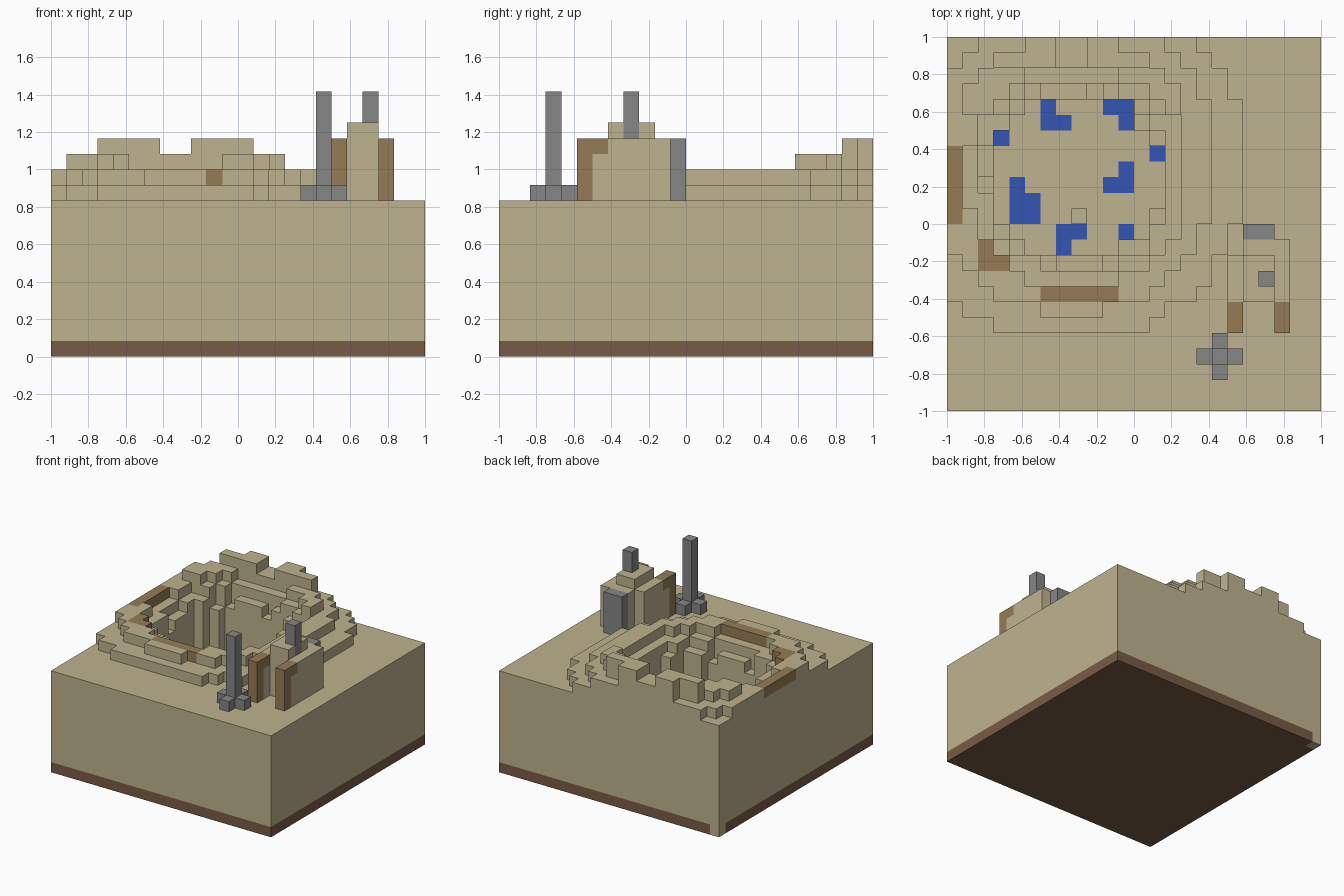
import bpy
import bmesh
import random
from math import hypot
from mathutils import Vector

random.seed(4)
CELLS = 24
UNIT = 2 / CELLS
GROUND = 10
PIT_FLOOR = 3

default_cube = bpy.data.objects.get("Cube")
if default_cube:
    bpy.data.objects.remove(default_cube, do_unlink=True)


def make_material(name, red, green, blue):
    mat = bpy.data.materials.new(name)
    mat.use_nodes = True
    colour = (red, green, blue, 1)
    mat.diffuse_color = colour
    mat.node_tree.nodes["Principled BSDF"].inputs["Base Color"].default_value = colour
    return mat


SAND = make_material("sand", .52, .45, .275)
WOOD = make_material("dry brown", .30, .20, .09)
SOIL = make_material("dark soil", .19, .105, .06)
STONE = make_material("grey stone", .24, .24, .24)
WATER = make_material("blue water", .033, .09, .45)


def grid_point(col, row, level):
    """Columns run from left to right, rows from back to front."""
    return Vector((col * UNIT - 1, 1 - row * UNIT, level * UNIT))


def finish(name, bm, materials):
    mesh = bpy.data.meshes.new(name)
    bmesh.ops.recalc_face_normals(bm, faces=bm.faces)
    bm.to_mesh(mesh)
    bm.free()
    for mat in materials:
        mesh.materials.append(mat)
    obj = bpy.data.objects.new(name, mesh)
    bpy.context.collection.objects.link(obj)
    return obj


def block(name, mat, cols, rows, levels):
    """A box spanning whole cells, given as (first, end) pairs."""
    low = grid_point(cols[0], rows[1], levels[0])
    high = grid_point(cols[1], rows[0], levels[1])
    bm = bmesh.new()
    bmesh.ops.create_cube(bm, size=1)
    bmesh.ops.scale(bm, vec=high - low, verts=bm.verts)
    bmesh.ops.translate(bm, vec=(low + high) / 2, verts=bm.verts)
    return finish(name, bm, [mat])


# Pools on the pit floor and brown patches on the rim, as (column, row)
pools = {(6, 4), (6, 5), (7, 5), (10, 4), (11, 4), (11, 5), (3, 6), (13, 7),
         (11, 8), (10, 9), (11, 9), (4, 9), (4, 10), (5, 10), (4, 11),
         (5, 11), (7, 12), (8, 12), (7, 13), (11, 12)}
patches = {(2, 13), (2, 14), (3, 14)}
patches |= {(0, row) for row in range(7, 12)}
patches |= {(col, 16) for col in range(6, 11)}


def terrain_height(col, row):
    """Stepped crater: outer slope, high crest at the back, deep flat pit."""
    if (col, row) in pools:
        return PIT_FLOOR
    if (col, row) in patches:
        return GROUND + 2
    if (col, row) == (8, 11):
        return PIT_FLOOR + 1
    outer = hypot(col + .5 - 7.9, row + .5 - 8.2)
    inner = hypot(col + .5 - 8.3, row + .5 - 9)
    at_back = row < 5
    if inner < 5.5 and (col, row) != (12, 5):
        return PIT_FLOOR
    if inner < 6.2:
        return GROUND + random.choice((-1, 0, 0, 1)) + at_back
    if inner < 7.2:
        return GROUND + 1 + at_back
    if at_back and outer < 8.25:
        on_peak = row < 2 and (3 <= col <= 6 or 9 <= col <= 12)
        return GROUND + (4 if on_peak else 3)
    if outer < 9.58:
        return GROUND + 2
    return GROUND + (1 if outer < 11.29 else 0)


heights = {(c, r): terrain_height(c, r) for c in range(CELLS) for r in range(CELLS)}


# Terrain: each cell gets a top, plus walls down to any lower neighbour
def build_terrain():
    bm = bmesh.new()

    def quad(corners, slot):
        face = bm.faces.new([bm.verts.new(grid_point(*p)) for p in corners])
        face.material_index = slot

    def wall(a, b, low, high, slot):
        if high > low:
            quad([(*a, low), (*b, low), (*b, high), (*a, high)], slot)

    for (c, r), top in heights.items():
        slot = 2 if (c, r) in pools else 1 if (c, r) in patches else 0
        ring = [(c, r), (c, r + 1), (c + 1, r + 1), (c + 1, r)]
        quad([(*p, top) for p in ring], slot)
        neighbours = [(c - 1, r), (c, r + 1), (c + 1, r), (c, r - 1)]
        for i, side in enumerate(neighbours):
            low = heights.get(side, 1)
            a, b = ring[i], ring[(i + 1) % 4]
            if slot == 1 and low < top:
                wall(a, b, low, top - 1, 0)
                wall(a, b, max(low, top - 1), top, slot)
            else:
                wall(a, b, low, top, slot)
    bmesh.ops.remove_doubles(bm, verts=bm.verts, dist=UNIT / 100)
    # Keep the open underside facing down so the walls face outward
    return finish("cratered_ground", bm, [SAND, WOOD, WATER])


build_terrain()

# Soil layer below, with one sand block in the back corner
block("soil_layer", SOIL, (1, CELLS), (0, CELLS), (0, 1))
block("soil_layer_edge", SOIL, (0, 1), (1, CELLS), (0, 1))
block("corner_block", SAND, (0, 1), (0, 1), (0, 1))

# Small house: body, roof, front posts, rear step and stone parts
block("house_body", SAND, (18, 22), (14, 17), (GROUND, 14))
block("house_rear_wall", SAND, (19, 22), (13, 14), (GROUND, 14))
block("house_roof", SAND, (19, 21), (14, 17), (14, 15))
block("house_chimney", STONE, (20, 21.01), (15, 16), (14, 17))
block("house_back_stone", STONE, (19, 21), (12, 13), (GROUND, 14))
for side, col in (("right", 18), ("left", 21)):
    span = (col, col + 1)
    block(side + "_porch_wall", SAND, span, (17, 18), (GROUND, 13))
    block(side + "_porch_beam", WOOD, span, (17, 18), (13, 14))
    block(side + "_porch_post", WOOD, span, (18, 19), (GROUND, 14))

# Tall stone pillar on a cross-shaped foot
block("stone_pillar", STONE, (17, 18), (20, 21), (GROUND, 17))
for name, dc, dr in (("right", -1, 0), ("left", 1, 0), ("front", 0, 1), ("back", 0, -1)):
    block("pillar_foot_" + name, STONE, (17 + dc, 18 + dc), (20 + dr, 21 + dr),
          (GROUND, GROUND + 1))
